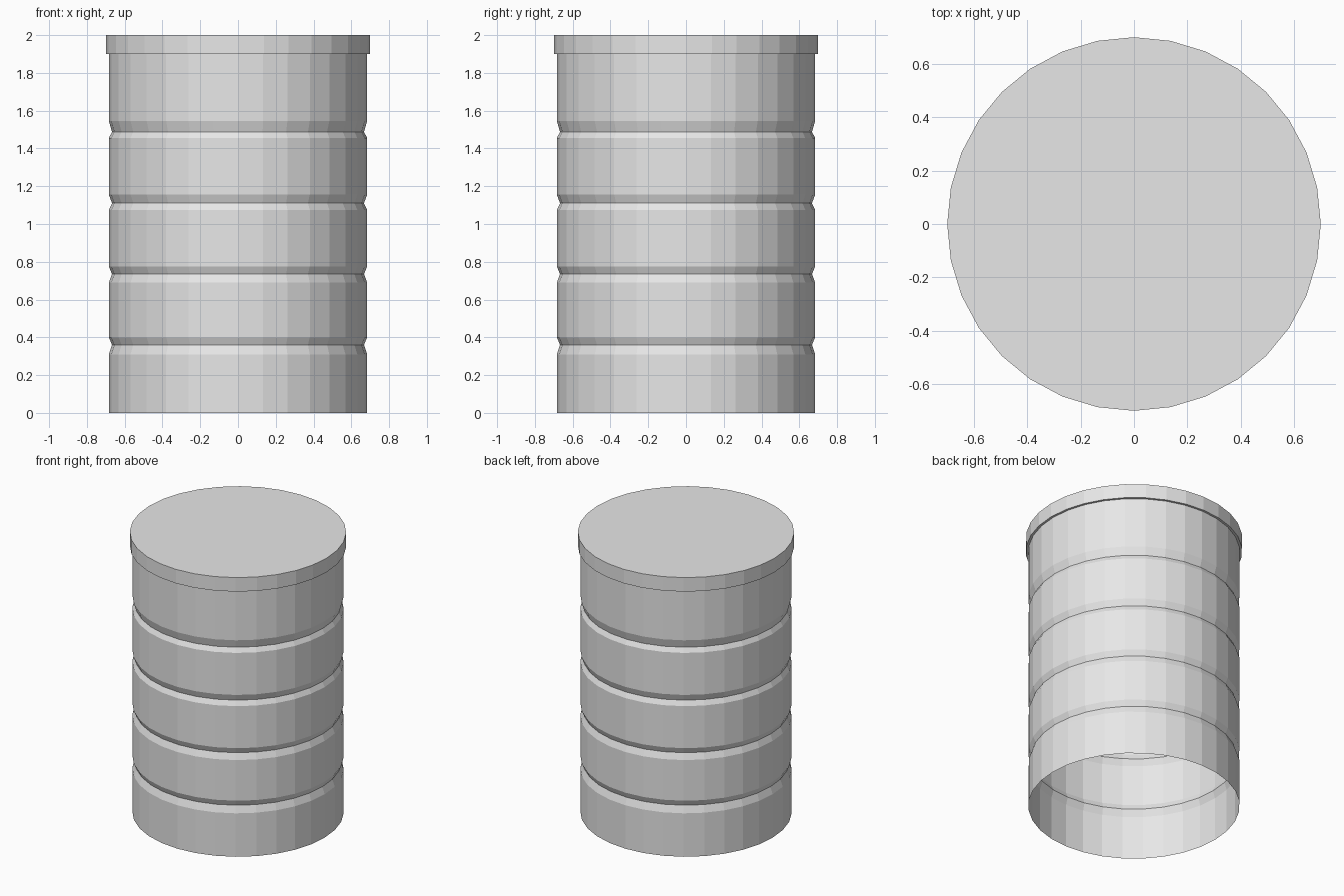
import bpy, bmesh, math

SIDES = 32
BODY_R, GROOVE_R, LID_R = 0.684, 0.667, 0.70
LID_Z, TOP_Z = 1.9, 2.0

cube = bpy.data.objects.get("Cube")
if cube:
    bpy.data.objects.remove(cube, do_unlink=True)

# Single plain grey
grey = bpy.data.materials.new("light_grey")
grey.use_nodes = True
colour = (0.8, 0.8, 0.8, 1.0)
grey.diffuse_color = colour
grey.node_tree.nodes["Principled BSDF"].inputs["Base Color"].default_value = colour


def lathe(name, profile, cap_top=False):
    """Revolve (radius, height) points into a faceted open shell."""
    bm = bmesh.new()
    rings = []
    for r, z in profile:
        angles = [math.tau * i / SIDES for i in range(SIDES)]
        rings.append([bm.verts.new((r * math.cos(a), r * math.sin(a), z)) for a in angles])
    for low, high in zip(rings, rings[1:]):
        for i in range(SIDES):
            j = (i + 1) % SIDES
            bm.faces.new((low[i], low[j], high[j], high[i]))
    if cap_top:
        bm.faces.new(rings[-1])
    mesh = bpy.data.meshes.new(name)
    bm.to_mesh(mesh)
    bm.free()
    mesh.materials.append(grey)
    obj = bpy.data.objects.new(name, mesh)
    bpy.context.collection.objects.link(obj)
    return obj


# Barrel: open at the bottom, with four shallow V grooves
profile = [(BODY_R, 0)]
for low, mid, high in ((0.31, 0.36, 0.40), (0.69, 0.735, 0.775),
                       (1.075, 1.11, 1.155), (1.455, 1.488, 1.545)):
    profile += [(BODY_R, low), (GROOVE_R, mid), (BODY_R, high)]
profile.append((BODY_R, LID_Z))
lathe("barrel", profile)

# Lid: slightly overhanging rim with a flat top
lathe("lid", [(BODY_R, LID_Z), (LID_R, LID_Z), (LID_R, TOP_Z)], cap_top=True)
